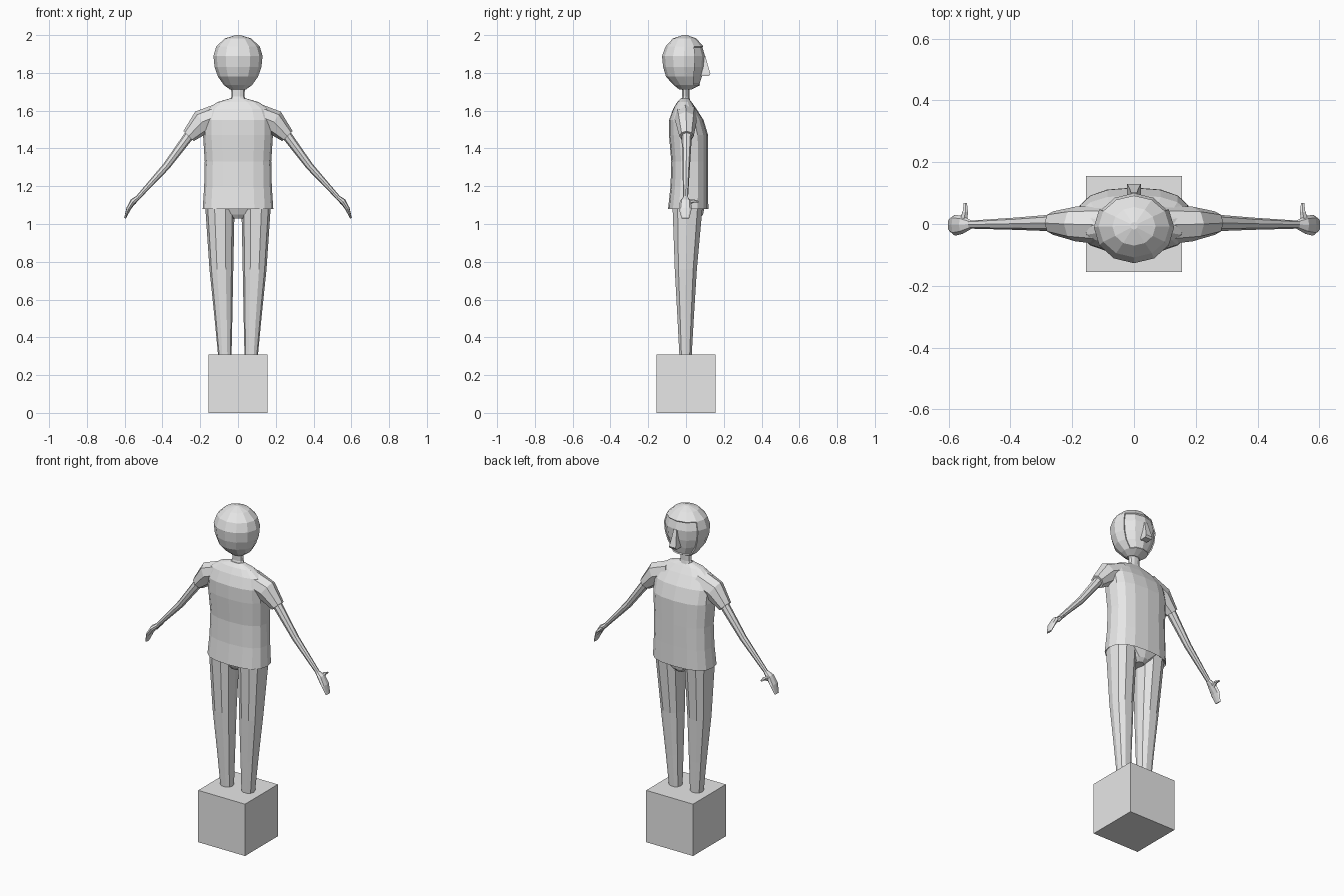
import bpy, bmesh, math
from mathutils import Vector

if "Cube" in bpy.data.objects:
    bpy.data.objects.remove(bpy.data.objects["Cube"])

grey = bpy.data.materials.new("plain_grey")
grey.diffuse_color = (0.8, 0.8, 0.8, 1)
grey.use_nodes = True
grey.node_tree.nodes["Principled BSDF"].inputs["Base Color"].default_value = grey.diffuse_color


def unit_ring(n, p, offset=0.0):
    """Rounded-box outline; p = 1 is an ellipse, p = 0 a box."""
    f = lambda v: 0.0 if abs(v) < 1e-6 else math.copysign(abs(v) ** p, v)
    angles = [2 * math.pi * (k + offset) / n for k in range(n)]
    return [(f(math.cos(a)), f(math.sin(a))) for a in angles]


def loft(name, rings, mirror=False):
    """Skin a list of equal-length point rings and cap both ends."""
    bm = bmesh.new()
    loops = [[bm.verts.new(c) for c in ring] for ring in rings]
    for a, b in zip(loops, loops[1:]):
        for k in range(len(a)):
            j = (k + 1) % len(a)
            bm.faces.new((a[k], a[j], b[j], b[k]))
    bm.faces.new(loops[0][::-1])
    bm.faces.new(loops[-1])
    bmesh.ops.recalc_face_normals(bm, faces=bm.faces)
    mesh = bpy.data.meshes.new(name)
    bm.to_mesh(mesh)
    bm.free()
    mesh.materials.append(grey)
    obj = bpy.data.objects.new(name, mesh)
    bpy.context.collection.objects.link(obj)
    if mirror:
        obj.modifiers.new("mirror", 'MIRROR')
    return obj


def stack(name, rows, n=12, p=1.0, cx=None, offset=0.0, mirror=False):
    """Horizontal sections: rows of (z, half width, back y, front y)."""
    shape = unit_ring(n, p, offset)
    cx = cx or [0] * len(rows)
    rings = [[(c + hx * u, (yb + yf) / 2 + (yf - yb) / 2 * v, z) for u, v in shape]
             for (z, hx, yb, yf), c in zip(rows, cx)]
    return loft(name, rings, mirror)


def limb(name, stops, side, n=8):
    """Sections along a path: stops of (centre, thickness, half size along side)."""
    pts = [Vector(s[0]) for s in stops]
    side = Vector(side)
    rings = []
    for i, (_, w, d) in enumerate(stops):
        t = (pts[min(i + 1, len(pts) - 1)] - pts[max(i - 1, 0)]).normalized()
        up = side.cross(t).normalized()
        rings.append([pts[i] + up * w * u + side * d * v for u, v in unit_ring(n, 1)])
    return loft(name, rings, mirror=True)


# Base block
stack("base_block", [(0, .155, -.155, .155), (.31, .155, -.155, .155)],
      n=4, p=0, offset=.5)

# Trousers
stack("leg", [(.31, .036, -.037, .032), (.5, .047, -.047, .043),
              (.76, .063, -.062, .06), (1.1, .078, -.075, .092)],
      n=10, p=.85, cx=[.07, .077, .088, .096], mirror=True)
stack("pelvis", [(1.03, .03, -.04, .07), (1.05, .055, -.055, .09),
                 (1.1, .14, -.075, .1)], n=12, p=.8)

# Shirt body, with the hem turned up inside
stack("shirt", [(1.1, .165, -.08, .1), (1.08, .187, -.095, .118),
                (1.2, .179, -.082, .117), (1.33, .176, -.078, .117),
                (1.47, .185, -.09, .117), (1.55, .185, -.09, .093),
                (1.61, .162, -.068, .055), (1.645, .11, -.047, .03),
                (1.665, .042, -.028, .015)], n=16, p=.8)

# Sleeves, arms, hands and thumbs
Y = (0, 1, 0)
limb("sleeve", [((.09, -.003, 1.58), .062, .065), ((.19, 0, 1.54), .066, .056),
                ((.262, .003, 1.465), .038, .038)], Y)
limb("arm", [((.25, .004, 1.48), .027, .028), ((.38, .001, 1.305), .02, .02),
             ((.53, -.002, 1.14), .012, .013)], Y)
limb("hand", [((.525, -.002, 1.143), .012, .013), ((.555, -.003, 1.12), .016, .029),
              ((.58, -.004, 1.08), .012, .034), ((.598, -.003, 1.03), .005, .02)], Y)
limb("thumb", [((.552, .012, 1.115), .016, .014), ((.546, .04, 1.122), .009, .01),
               ((.546, .067, 1.118), .004, .006)], (1, 0, 0), n=6)

# Neck
stack("neck", [(1.64, .05, -.032, .025), (1.675, .035, -.021, .019),
               (1.71, .036, -.022, .02), (1.745, .055, -.04, .04)], n=10)

# Head, with the face set back below the hair line
head = stack("head", [(1.712, .042, -.035, .03), (1.735, .074, -.065, .076),
                      (1.78, .106, -.106, .09), (1.83, .124, -.121, .101),
                      (1.89, .13, -.127, .106), (1.94, .115, -.108, .092),
                      (1.982, .07, -.07, .055), (2.0, .012, -.018, .006)], n=12)
bm = bmesh.new()
bm.from_mesh(head.data)
face = [f for f in bm.faces
        if f.calc_center_median().y > .03 and 1.75 < f.calc_center_median().z < 1.93]
bmesh.ops.inset_region(bm, faces=face, thickness=.004, depth=-.006)
bm.to_mesh(head.data)
bm.free()

# Nose
stack("nose", [(1.783, .022, .07, .122), (1.795, .022, .07, .129),
               (1.84, .015, .07, .116), (1.89, .01, .07, .102)],
      n=4, p=0, offset=.5)
